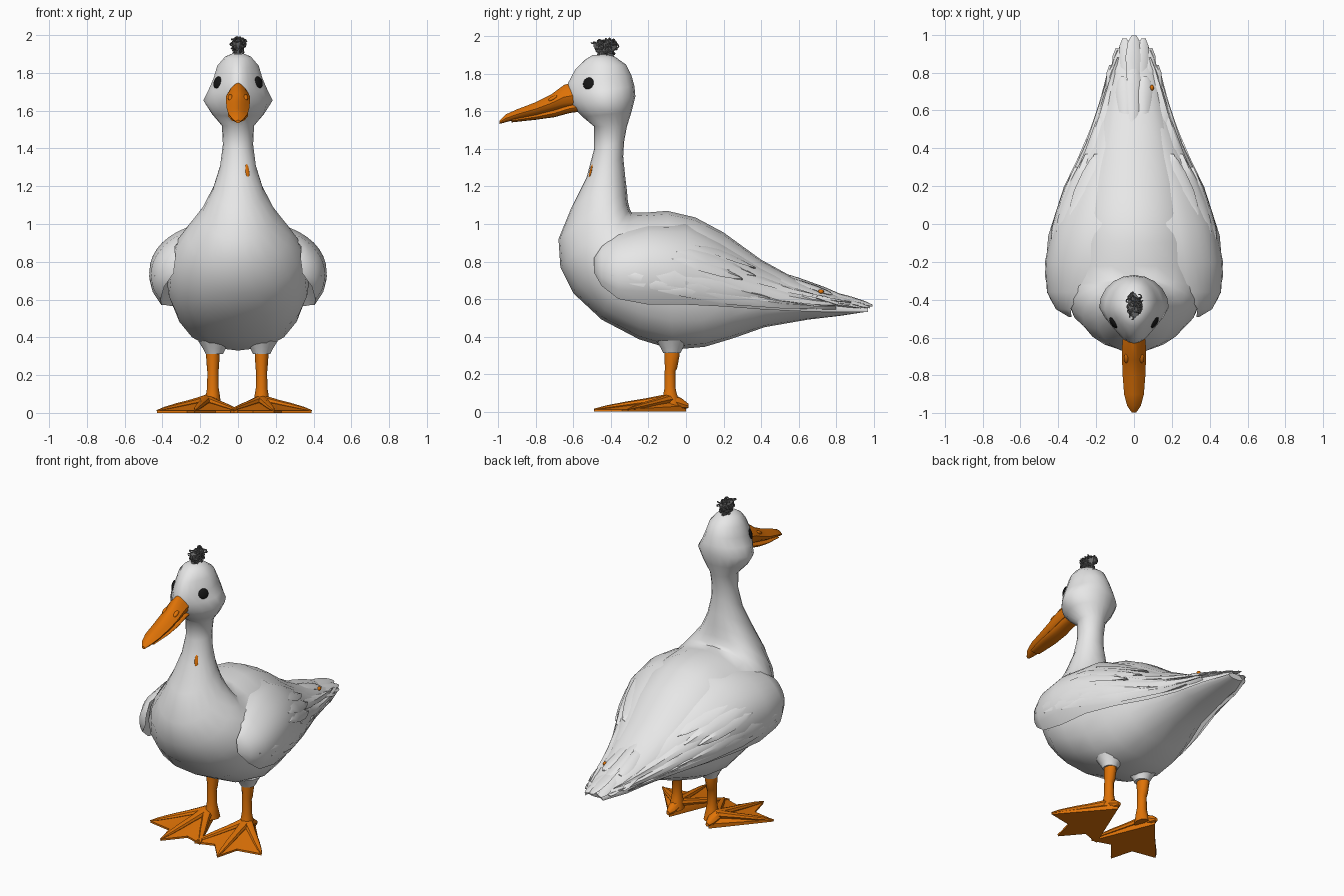
import bpy, bmesh, math, random
from mathutils import Vector as V, Matrix
from mathutils.bvhtree import BVHTree

if "Cube" in bpy.data.objects:
    bpy.data.objects.remove(bpy.data.objects["Cube"])

random.seed(4)


def material(name, rgb):
    m = bpy.data.materials.new(name)
    m.diffuse_color = (*rgb, 1)
    m.use_nodes = True
    m.node_tree.nodes["Principled BSDF"].inputs["Base Color"].default_value = m.diffuse_color
    return m


WHITE = material("feather white", (0.82, 0.82, 0.82))
ORANGE = material("bill orange", (0.74, 0.17, 0.002))
BLACK = material("eye black", (0.008, 0.008, 0.008))
GREY = material("tuft grey", (0.15, 0.15, 0.15))


def finish(bm, name, mat, angle=40):
    bmesh.ops.recalc_face_normals(bm, faces=bm.faces)
    me = bpy.data.meshes.new(name)
    bm.to_mesh(me)
    bm.free()
    ob = bpy.data.objects.new(name, me)
    bpy.context.collection.objects.link(ob)
    me.materials.append(mat)
    bpy.ops.object.select_all(action='DESELECT')
    ob.select_set(True)
    bpy.context.view_layer.objects.active = ob
    bpy.ops.object.shade_smooth_by_angle(angle=math.radians(angle))
    return ob


def add_loft(bm, rings):
    rows = [[bm.verts.new(p) for p in r] for r in rings]
    n = len(rows[0])
    for a, b in zip(rows, rows[1:]):
        for i in range(n):
            j = (i + 1) % n
            bm.faces.new((a[i], a[j], b[j], b[i]))
    bm.faces.new(rows[0])
    bm.faces.new(rows[-1])


def loft(name, rings, mat, angle=40):
    bm = bmesh.new()
    add_loft(bm, rings)
    return finish(bm, name, mat, angle)


def ring(c, u, v, n=12, low=1.0, pinch=0.0, taper=0.0):
    """Ellipse; low < 1 makes the -u half fuller, pinch narrows the +u half, taper the -u half."""
    c, u, v, out = V(c), V(u), V(v), []
    for i in range(n):
        co, si = math.cos(2 * math.pi * i / n), math.sin(2 * math.pi * i / n)
        if co < -.01:
            si = math.copysign(abs(si) ** low, si)
        out.append(c + u * co + v * si * (1 - pinch * max(0, co) - taper * max(0, -co)))
    return out


def mirrored(rings, s):
    return [[(p[0] * s, p[1], p[2]) for p in r] for r in rings]


# Body, neck and head: back point (y, z), front point (y, z), half width
sections = [
    (.96, .56, .95, .53, .055), (.85, .60, .82, .51, .11), (.6, .70, .65, .49, .165),
    (.4, .81, .42, .45, .225), (.2, .955, .25, .39, .29), (.05, 1.035, .1, .345, .34),
    (-.1, 1.07, -.07, .33, .365), (-.22, 1.06, -.25, .385, .38), (-.29, 1.06, -.45, .49, .37),
    (-.30, 1.08, -.60, .63, .33), (-.31, 1.12, -.67, .77, .27), (-.315, 1.18, -.68, .92, .195),
    (-.325, 1.26, -.61, 1.09, .135), (-.335, 1.36, -.53, 1.25, .095), (-.33, 1.44, -.49, 1.40, .08),
    (-.315, 1.52, -.49, 1.52, .085), (-.29, 1.60, -.55, 1.57, .14), (-.27, 1.68, -.61, 1.63, .184),
    (-.275, 1.735, -.635, 1.69, .155), (-.29, 1.79, -.63, 1.75, .13),
    (-.32, 1.85, -.59, 1.825, .11), (-.38, 1.893, -.54, 1.875, .07), (-.42, 1.905, -.50, 1.90, .03)]
body = loft("body", [ring((0, (a + c) / 2, (b + d) / 2), (0, (a - c) / 2, (b - d) / 2), (w, 0, 0), 20,
                          .76 if -.46 < c < .3 and b < 1.2 else 1, 0, .36 if d > 1.6 and w > .1 else 0)
                     for a, b, c, d, w in sections], WHITE, 50)
surface = BVHTree.FromPolygons([v.co for v in body.data.vertices], [p.vertices for p in body.data.polygons])

# Wing stations: y, top x z, bottom x z, bulge
stations = [
    (-.49, .33, .82, .34, .74, .01), (-.45, .335, .88, .39, .67, .045), (-.36, .28, .95, .41, .60, .105),
    (-.2, .20, .995, .405, .57, .155), (0, .17, 1.0, .38, .57, .14), (.2, .15, .895, .315, .56, .11),
    (.4, .12, .77, .23, .545, .07), (.6, .09, .67, .165, .535, .045), (.8, .06, .60, .125, .53, .025),
    (.97, .02, .56, .065, .53, .01)]


def wing_point(y, t, lift=0.0, thick=1.0):
    k = 0
    while k < len(stations) - 2 and stations[k + 1][0] < y:
        k += 1
    a, b = stations[k], stations[k + 1]
    f = (y - a[0]) / (b[0] - a[0])
    tx, tz, bx, bz, bulge = [p + (q - p) * f for p, q in zip(a[1:], b[1:])]
    n = V((tz - bz, 0, bx - tx)).normalized()
    base = V((tx + (bx - tx) * t, y, tz + (bz - tz) * t))
    return base + n * (bulge * thick * max(0, math.sin(math.pi * t ** 1.1)) ** .65 + lift)


wing_rings = [[wing_point(s[0], i / 11) for i in range(12)] +
              [wing_point(s[0], i / 11, 0, .1) for i in range(10, 0, -1)] for s in stations]

# Feathers lying on the wing: start y, end y, start t, end t, half width in t
feathers = [(-.05, .37, .48, .42, .10), (.05, .37, .34, .20, .09), (-.08, .30, .58, .60, .09),
            (-.40, .45, .74, .82, .10), (-.30, .62, .84, .86, .09), (-.15, .80, .90, .90, .09),
            (.1, .92, .70, .70, .14), (.15, .75, .48, .40, .12), (.3, .88, .45, .40, .15)]


def feather_rings(y0, y1, t0, t1, d):
    out = []
    for f, w in ((0, .1), (.15, .6), (.4, 1), (.7, 1), (.88, .65), (1, .08)):
        y, t = y0 + (y1 - y0) * f, t0 + (t1 - t0) * f
        h = .004 + .016 * f
        lo, hi = max(0, t - d * w), min(1, t + d * w)
        out.append([wing_point(y, lo, -.004), wing_point(y, t, h), wing_point(y, hi, h * .8),
                    wing_point(y, t, -.012)])
    return out


for s, side in ((1, "right"), (-1, "left")):
    loft(side + "_wing", mirrored(wing_rings, s), WHITE, 50)
    bm = bmesh.new()
    for fe in feathers:
        add_loft(bm, mirrored(feather_rings(*fe), s))
    finish(bm, side + "_wing_feathers", WHITE)

# Tail feathers in overlapping layers: start x y z, tip x y z, half width
bm = bmesh.new()
for layer in ((0, .62, .67, 0, .995, .565, .045), (.03, .6, .66, .05, .98, .555, .038),
              (.07, .55, .66, .085, .93, .555, .038), (0, .5, .74, 0, .84, .61, .04),
              (.05, .5, .725, .06, .78, .625, .04), (.10, .45, .70, .12, .84, .565, .035)):
    a, b, w = V(layer[:3]), V(layer[3:6]), layer[6]
    for s in ((1, -1) if a.x else (1,)):
        add_loft(bm, mirrored([ring(a.lerp(b, f), (k * w, 0, -.25 * k * w), (0, 0, .012 * k), 8)
                               for f, k in ((0, .3), (.3, .8), (.7, 1), (.9, .75), (1, .3))], s))
finish(bm, "tail_feathers", WHITE)

# Bill: y, top z, bottom z, half width
upper = [(-.56, 1.765, 1.62, .055), (-.65, 1.742, 1.612, .063), (-.72, 1.69, 1.597, .063),
         (-.8, 1.65, 1.577, .06), (-.9, 1.612, 1.558, .052), (-.96, 1.585, 1.543, .036), (-.995, 1.55, 1.534, .012)]
lower = [(-.56, 1.65, 1.6, .05), (-.62, 1.64, 1.592, .052), (-.7, 1.612, 1.57, .054), (-.8, 1.585, 1.556, .052),
         (-.93, 1.56, 1.542, .036)]
for name, prof, pinch in (("upper_bill", upper, .5), ("lower_bill", lower, 0)):
    loft(name, [ring((0, y, (a + b) / 2), (0, 0, (a - b) / 2), (w, 0, 0), 12, 1, pinch)
                for y, a, b, w in prof], ORANGE)


def ball(name, matrix, r, mat):
    bm = bmesh.new()
    bmesh.ops.create_uvsphere(bm, u_segments=14, v_segments=8, radius=1)
    bm.transform(matrix @ Matrix.Diagonal((*r, 1)))
    return finish(bm, name, mat)


def surface_spot(name, target, r, mat):
    """Flat oval lying on the body, nearest to the target point."""
    p, n = surface.find_nearest(V(target))[:2]
    ball(name, Matrix.Translation(p) @ n.to_track_quat('Z', 'Y').to_matrix().to_4x4(), r, mat)


surface_spot("neck_mark", (.072, -.56, 1.295), (.011, .038, .004), ORANGE)
ball("tail_mark", Matrix.Translation((.095, .72, .64)), (.011, .015, .012), ORANGE)

# Foot outline: toe tips and web notches, alternating
heel, ankle = V((.125, -.0, .03)), V((.125, -.08, .07))
rim = [V(p) for p in ((-.04, -.40, .012), (.08, -.36, .012), (.19, -.49, .012),
                      (.23, -.34, .012), (.39, -.31, .012))]
for s, side in ((1, "right"), (-1, "left")):
    surface_spot(side + "_eye", (.13 * s, -.535, 1.757), (.033, .033, .012), BLACK)
    ball(side + "_nostril", Matrix.Translation((.04 * s, -.71, 1.67)) @ Matrix.Rotation(.5, 4, 'X'),
         (.014, .028, .011), ORANGE)

    # Leg with a knee cuff and ankle flare: y, z, radius x, radius y
    shift = V((-.008 if s < 0 else 0, 0, 0))
    leg = [(-.075, .36, .036, .043), (-.075, .30, .036, .043), (-.08, .23, .031, .034),
           (-.085, .215, .029, .030), (-.085, .13, .031, .030), (-.085, .10, .036, .036), (-.08, .03, .045, .055)]
    rings = [ring((.125, y, z), (rx, 0, 0), (0, ry, 0), 10) for y, z, rx, ry in leg]
    ob = loft(side + "_leg", mirrored(rings, s), ORANGE)
    ob.location = shift
    cuff = [ring((.125, -.075, z), (r, 0, 0), (0, r, 0), 12) for z, r in ((.38, .085), (.34, .06), (.312, .046))]
    loft(side + "_thigh", mirrored(cuff, s), WHITE)

    # Webbed foot: sloping web plate plus raised toes
    bm = bmesh.new()
    tops = [bm.verts.new(p) for p in [heel] + rim]
    top_mid = bm.verts.new(ankle)
    bots = [bm.verts.new((p.x, p.y, 0)) for p in [heel] + rim]
    for i in range(6):
        j = (i + 1) % 6
        bm.faces.new((tops[i], tops[j], top_mid))
        bm.faces.new((tops[i], bots[i], bots[j], tops[j]))
    bm.faces.new(bots)
    for tip in rim[::2]:
        d = (tip - ankle).normalized()
        across = V((-d.y, d.x, 0)).normalized()
        add_loft(bm, [ring(ankle.lerp(tip, f), across * r, (0, 0, r * .8), 8)
                      for f, r in ((0, .034), (.35, .024), (.6, .021), (.85, .014), (1, .004))])
    add_loft(bm, [ring((.125, y, z), (r, 0, 0), (0, 0, r), 8)
                  for y, z, r in ((-.08, .06, .04), (-.02, .04, .028), (.012, .03, .012))])
    for v in bm.verts:
        v.co.x *= s
        v.co.z = max(v.co.z, 0)
    ob = finish(bm, side + "_foot", ORANGE)
    ob.location = shift * 5

# Curly tuft: a stalk spreading upward, wrapped in small tangled curls
bm = bmesh.new()
add_loft(bm, [ring((0, -.43, z), (r, 0, 0), (0, r * 2.2, 0), 10)
              for z, r in ((1.885, .022), (1.92, .02), (1.945, .03), (1.965, .03), (1.975, .012))])
for k in range(120):
    a, q, h = random.uniform(0, 2 * math.pi), math.sqrt(random.random()), random.random()
    grow = .45 + .55 * h
    c = V((.04 * grow * q * math.cos(a), -.428 + .074 * grow * q * math.sin(a), 1.912 + .07 * h - .014 * q * q))
    rot = Matrix.Rotation(random.uniform(0, 6.3), 3, 'Z') @ Matrix.Rotation(random.uniform(0, 6.3), 3, 'X')
    curl = []
    for i in range(8):
        t = i / 7 * 5
        e = V((math.cos(t), math.sin(t), 0))
        curl.append(ring(c + rot @ (e * .012), rot @ (e * .004), rot @ V((0, 0, .004)), 5))
    add_loft(bm, curl)
finish(bm, "head_tuft", GREY)
